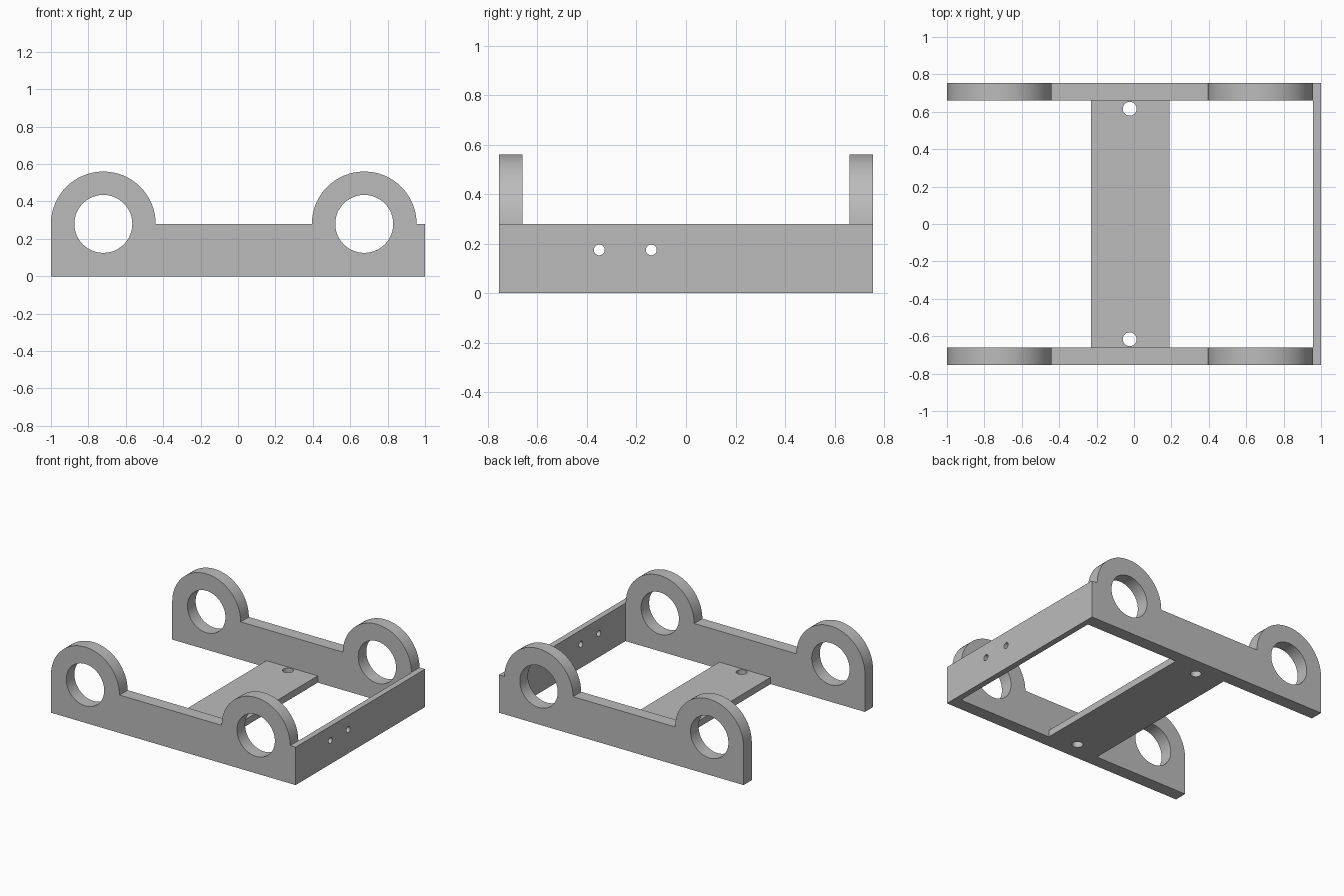
import bpy, bmesh
from math import pi, sin, cos, radians

cube = bpy.data.objects.get("Cube")
if cube:
    bpy.data.objects.remove(cube, do_unlink=True)

grey = bpy.data.materials.new("plain grey")
grey.use_nodes = True
COLOUR = (0.5, 0.5, 0.5, 1)
grey.diffuse_color = COLOUR
grey.node_tree.nodes["Principled BSDF"].inputs["Base Color"].default_value = COLOUR

# Main dimensions
WIDTH, INNER, OUTER = 1.0, 0.66, 0.755
RAIL_TOP, RING_R, BORE_R = 0.28, 0.28, 0.155
RING_X = (0.675, -0.72)
WALL_X = 0.957


def arc(cx, cy, r, start, end, steps):
    return [(cx + r * cos(start + (end - start) * i / steps),
             cy + r * sin(start + (end - start) * i / steps)) for i in range(steps + 1)]


def circle(cx, cy, r, steps=48):
    return arc(cx, cy, r, 0, 2 * pi, steps)[:-1]


def rect(u0, u1, v0, v1):
    return [(u0, v0), (u1, v0), (u1, v1), (u0, v1)]


def plate(name, loops, place, start, end):
    """Fill an outline with holes, then extrude it from start to end."""
    bm = bmesh.new()
    for loop in loops:
        verts = [bm.verts.new(place(u, v, start)) for u, v in loop]
        for a, b in zip(verts, verts[1:] + verts[:1]):
            bm.edges.new((a, b))
    bmesh.ops.triangle_fill(bm, edges=bm.edges[:], use_beauty=True)
    grown = bmesh.ops.extrude_face_region(bm, geom=bm.faces[:])["geom"]
    moved = [g for g in grown if isinstance(g, bmesh.types.BMVert)]
    bmesh.ops.translate(bm, verts=moved, vec=place(0, 0, end - start))
    bmesh.ops.recalc_face_normals(bm, faces=bm.faces[:])
    mesh = bpy.data.meshes.new(name)
    bm.to_mesh(mesh)
    bm.free()
    mesh.materials.append(grey)
    ob = bpy.data.objects.new(name, mesh)
    bpy.context.collection.objects.link(ob)
    bpy.ops.object.select_all(action="DESELECT")
    ob.select_set(True)
    bpy.context.view_layer.objects.active = ob
    bpy.ops.object.shade_smooth_by_angle(angle=radians(30))
    return ob


# Side rails with two bored rings each
outline = [(-WIDTH, 0), (WIDTH, 0), (WIDTH, RAIL_TOP)]
for x in RING_X:
    outline += arc(x, RAIL_TOP, RING_R, 0, pi, 32)
bores = [circle(x, RAIL_TOP, BORE_R) for x in RING_X]
for name, y0, y1 in (("front_rail", -OUTER, -INNER), ("back_rail", INNER, OUTER)):
    plate(name, [outline] + bores, lambda u, v, w: (u, w, v), y0, y1)

# End wall with two small holes
wall_holes = [circle(y, 0.175, 0.022, 24) for y in (-0.35, -0.14)]
plate("end_wall", [rect(-INNER, INNER, 0, RAIL_TOP)] + wall_holes,
      lambda u, v, w: (w, u, v), WALL_X, WIDTH)

# Thin cross plate with a hole near each rail
plate_holes = [circle(-0.023, y, 0.037, 32) for y in (-0.616, 0.616)]
plate("cross_plate", [rect(-0.23, 0.19, -INNER, INNER)] + plate_holes,
      lambda u, v, w: (u, v, w), 0, 0.05)
